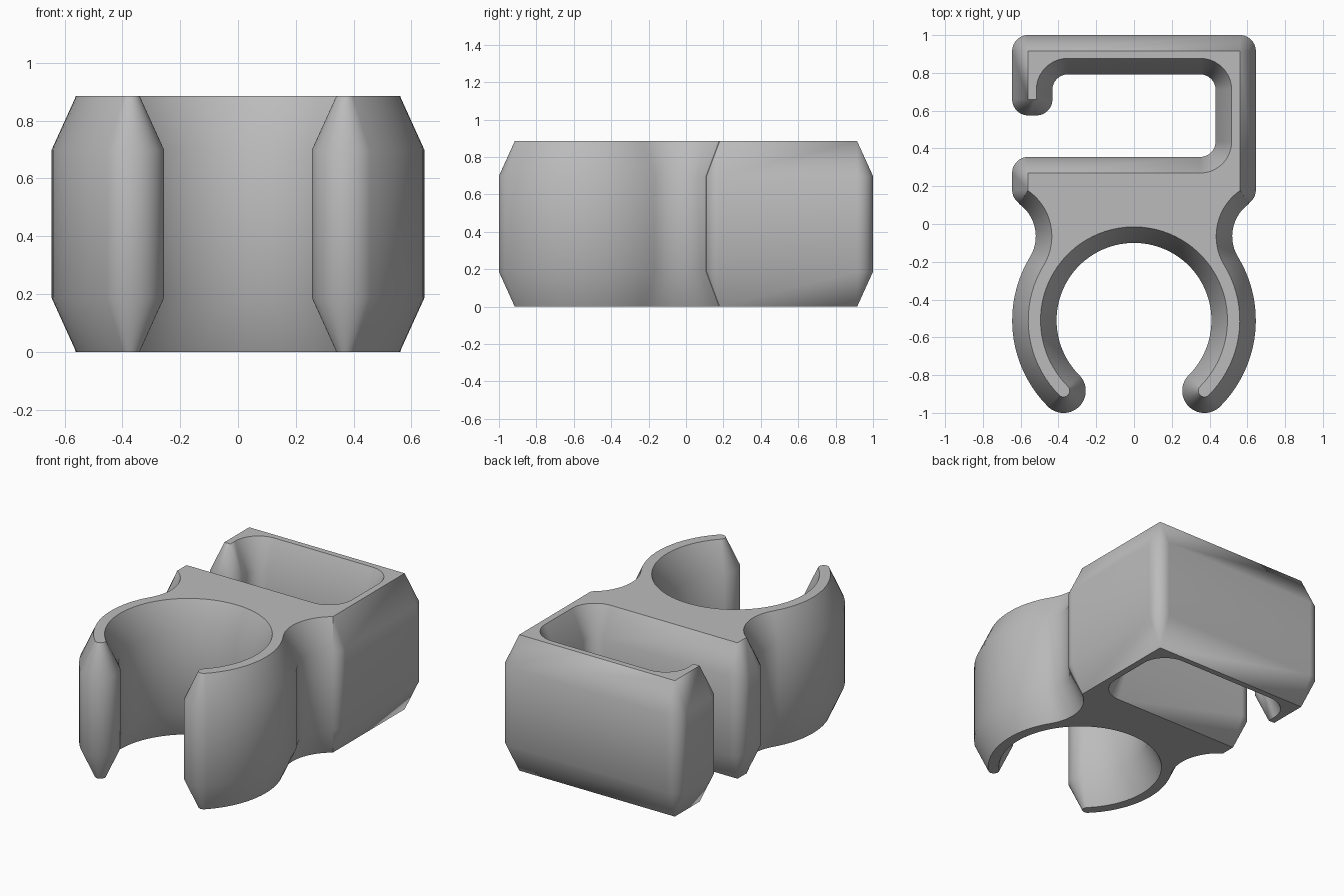
import bpy, bmesh, math

if "Cube" in bpy.data.objects:
    bpy.data.objects.remove(bpy.data.objects["Cube"])

HEIGHT, RISE, INSET = 0.885, 0.187, 0.085   # total height, chamfer height and inset
RING_Y, R_OUT, R_IN = -0.51, 0.645, 0.41    # pipe ring
NECK_X, NECK_Y, NECK_R = 0.73, -0.065, 0.21  # concave neck fillets
TANGENT, CORNER = 31.4, 55.2                # where the neck meets ring / body corner
CAP_R = (R_OUT - R_IN) / 2
CAP = (R_OUT + R_IN) / 2 * math.sqrt(0.5)   # tip centre offset from ring centre

# Outline as arcs joined by straight lines: (cx, cy, radius, start, end) in degrees.
# Rising angles are convex corners, falling angles are concave ones.
arcs = [
    # strap hook
    (0.56, 0.915, INSET, 0, 90),
    (-0.56, 0.915, INSET, 90, 180),
    (-0.56, 0.66, INSET, 180, 270),
    (-0.517, 0.66, INSET, 270, 360),
    (-0.35, 0.71, 0.082, 180, 90),
    (0.35, 0.71, 0.082, 90, 0),
    (0.35, 0.437, 0.082, 0, -90),
    (-0.56, 0.27, INSET, 90, 180),
    # left neck
    (-0.56, 0.18, INSET, 180, 180 + CORNER),
    (-NECK_X, NECK_Y, NECK_R, CORNER, -TANGENT),
    # open ring with round tips
    (0, RING_Y, R_OUT, 180 - TANGENT, 225),
    (-CAP, RING_Y - CAP, CAP_R, 225, 405),
    (0, RING_Y, R_IN, 225, -45),
    (CAP, RING_Y - CAP, CAP_R, 135, 315),
    (0, RING_Y, R_OUT, -45, TANGENT),
    # right neck
    (NECK_X, NECK_Y, NECK_R, 180 + TANGENT, 180 - CORNER),
    (0.56, 0.18, INSET, -CORNER, 0),
]


def outline(inset):
    """Outline points, with the wall moved inward by inset."""
    pts = []
    for cx, cy, r, a0, a1 in arcs:
        radius = r - inset if a1 > a0 else r + inset
        steps = max(6, int(abs(a1 - a0) / 4))
        for i in range(steps + 1):
            a = math.radians(a0 + (a1 - a0) * i / steps)
            pts.append((cx + radius * math.cos(a), cy + radius * math.sin(a)))
    return pts


# Stack four outlines: chamfer, straight wall, chamfer
bm = bmesh.new()
levels = [(0, INSET), (RISE, 0), (HEIGHT - RISE, 0), (HEIGHT, INSET)]
rings = [[bm.verts.new((x, y, z)) for x, y in outline(d)] for z, d in levels]
n = len(rings[0])
for low, high in zip(rings, rings[1:]):
    for i in range(n):
        j = (i + 1) % n
        bm.faces.new((low[i], low[j], high[j], high[i]))
bm.faces.new(rings[0][::-1])
bm.faces.new(rings[-1])
bmesh.ops.remove_doubles(bm, verts=bm.verts, dist=0.0005)
bmesh.ops.triangulate(bm, faces=[f for f in bm.faces if len(f.verts) > 4])
bmesh.ops.recalc_face_normals(bm, faces=bm.faces)

mesh = bpy.data.meshes.new("pipe_strap_clip")
bm.to_mesh(mesh)
bm.free()
clip = bpy.data.objects.new("pipe_strap_clip", mesh)
bpy.context.collection.objects.link(clip)

grey = bpy.data.materials.new("plain grey")
grey.diffuse_color = (0.5, 0.5, 0.5, 1)
grey.use_nodes = True
grey.node_tree.nodes["Principled BSDF"].inputs["Base Color"].default_value = grey.diffuse_color
mesh.materials.append(grey)

bpy.context.view_layer.objects.active = clip
clip.select_set(True)
bpy.ops.object.shade_smooth_by_angle(angle=math.radians(30))
